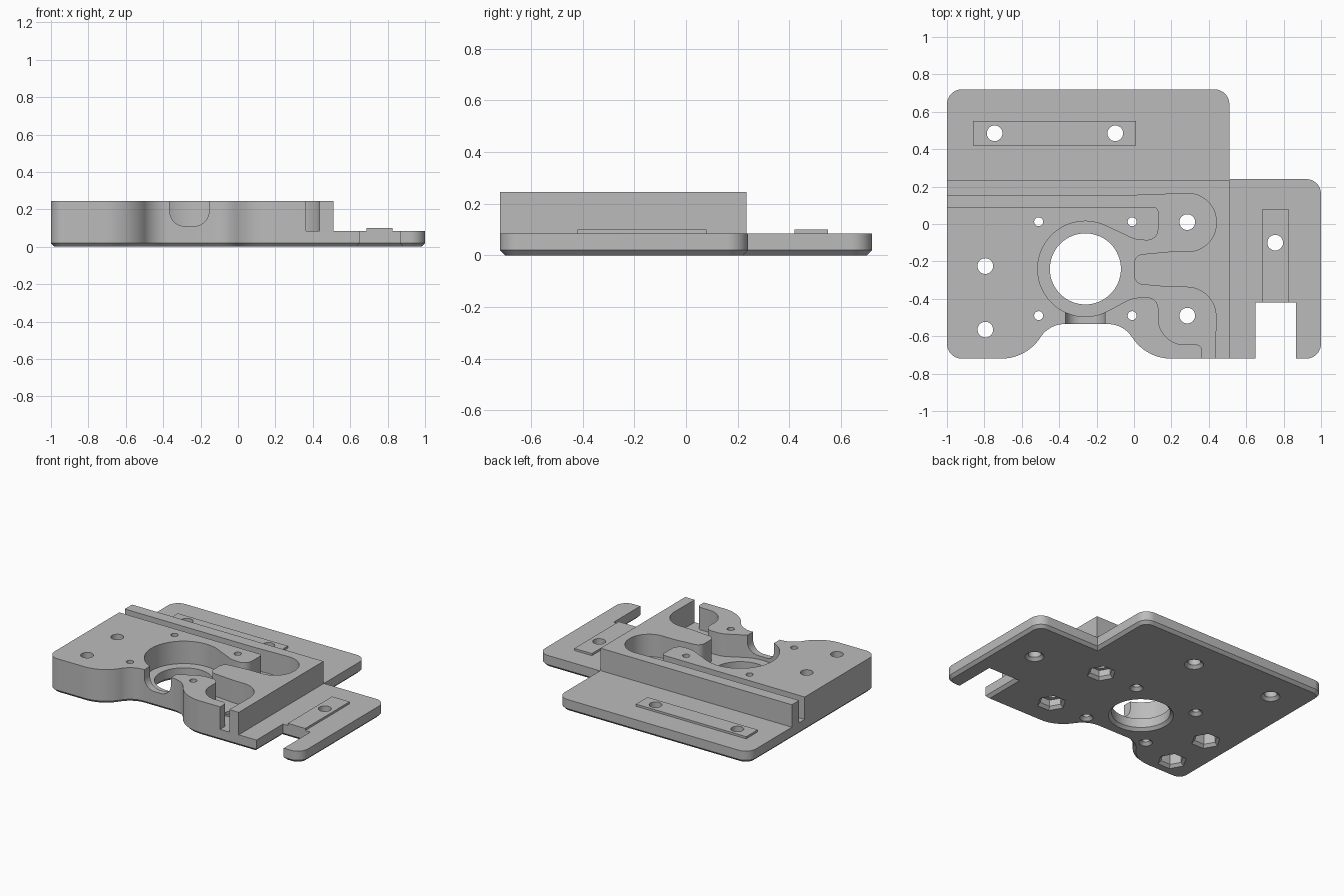
import bpy, bmesh
from math import cos, sin, pi
from mathutils import Vector

if "Cube" in bpy.data.objects:
    bpy.data.objects.remove(bpy.data.objects["Cube"], do_unlink=True)

BASE, PAD, TOP, CHAMFER = 0.085, 0.10, 0.245, 0.02

grey = bpy.data.materials.new("plain grey")
grey.use_nodes = True
grey.diffuse_color = (0.5, 0.5, 0.5, 1)
grey.node_tree.nodes["Principled BSDF"].inputs["Base Color"].default_value = (0.5, 0.5, 0.5, 1)

# Collections of cutters: milled shapes and drilled holes
scene_root = bpy.context.scene.collection
milling = bpy.data.collections.new("milling_cutters")
drilling = bpy.data.collections.new("drilling_cutters")
for group in (milling, drilling):
    scene_root.children.link(group)


def rounded(corners, steps=12):
    """Closed outline from (x, y, radius) corners, each filleted by its radius."""
    out = []
    for i, (x, y, r) in enumerate(corners):
        p = Vector((x, y))
        if r == 0:
            out.append(p)
            continue
        a = (Vector(corners[i - 1][:2]) - p).normalized()
        b = (Vector(corners[(i + 1) % len(corners)][:2]) - p).normalized()
        half = a.angle(b) / 2
        centre = p + (a + b).normalized() * (r / sin(half))
        start = p + a * (r * cos(half) / sin(half)) - centre
        end = p + b * (r * cos(half) / sin(half)) - centre
        sweep = pi - 2 * half
        for k in range(steps + 1):
            t = k / steps
            out.append(centre + (start * sin((1 - t) * sweep) + end * sin(t * sweep)) / sin(sweep))
    return out


def inset(outline, d):
    """Counter-clockwise outline moved inwards by d with mitred corners."""
    out = []
    for i, p in enumerate(outline):
        a = (p - outline[i - 1]).normalized()
        b = (outline[(i + 1) % len(outline)] - p).normalized()
        na, nb = Vector((-a.y, a.x)), Vector((-b.y, b.x))
        out.append(p + (na + nb) * (d / (1 + na.dot(nb))))
    return out


def circle(x, y, r, sides):
    return [(x + r * cos(2 * pi * i / sides), y + r * sin(2 * pi * i / sides))
            for i in range(sides)]


def at_height(outline, z):
    return [(p[0], p[1], z) for p in outline]


def loft(name, rings, group):
    """Solid through rings of equal point count, capped at both ends."""
    bm = bmesh.new()
    loops = [[bm.verts.new(p) for p in ring] for ring in rings]
    n = len(loops[0])
    bm.faces.new(loops[0])
    bm.faces.new(loops[-1])
    for low, high in zip(loops, loops[1:]):
        for i in range(n):
            bm.faces.new((low[i], low[(i + 1) % n], high[(i + 1) % n], high[i]))
    bmesh.ops.recalc_face_normals(bm, faces=bm.faces)
    mesh = bpy.data.meshes.new(name)
    bm.to_mesh(mesh)
    bm.free()
    mesh.materials.append(grey)
    ob = bpy.data.objects.new(name, mesh)
    ob.hide_render = group is not scene_root
    group.objects.link(ob)
    return ob


def mill(name, outline, bottom=BASE):
    loft(name, [at_height(outline, bottom), at_height(outline, 0.4)], milling)


def drill(x, y, r, top=0.5, sides=32):
    """Hole cutter that widens at the underside."""
    loft("drill", [at_height(circle(x, y, rad, sides), z) for z, rad in
                   ((-0.01, r + CHAMFER + 0.01), (CHAMFER, r), (top, r))], drilling)


def cut(ob, groups):
    """Subtract every cutter in the groups, then shade with sharp edges kept."""
    for group in groups:
        m = ob.modifiers.new("cut", 'BOOLEAN')
        m.operation, m.solver = 'DIFFERENCE', 'MANIFOLD'
        m.operand_type, m.collection = 'COLLECTION', group
    graph = bpy.context.evaluated_depsgraph_get()
    mesh = bpy.data.meshes.new_from_object(ob.evaluated_get(graph))
    ob.modifiers.clear()
    ob.data = mesh
    mesh.shade_smooth()
    mesh.set_sharp_from_angle(angle=pi / 6)


# Body with scalloped front edge, slotted wing and chamfered underside
outline = rounded([
    (-1, -0.72, 0.08), (-0.574, -0.72, 0.249), (-0.454, -0.535, 0.154),
    (-0.056, -0.535, 0.154), (0.064, -0.72, 0.249),
    (0.65, -0.72, 0), (0.65, -0.42, 0), (0.865, -0.42, 0), (0.865, -0.72, 0),
    (1, -0.72, 0.08), (1, 0.24, 0.08), (0.51, 0.24, 0),
    (0.51, 0.72, 0.08), (-1, 0.72, 0.08)])
body = loft("mounting_plate", [at_height(inset(outline, CHAMFER), 0),
                               at_height(outline, CHAMFER),
                               at_height(outline, TOP)], scene_root)

# Step that leaves the thin back shelf and side wing
mill("step", [(-1.2, 0.235), (0.51, 0.235), (0.51, -0.9), (1.2, -0.9), (1.2, 0.9), (-1.2, 0.9)])

# Pocket with side channel and front slit
mill("pocket", rounded([
    (-1.2, 0.153, 0), (0, 0.153, 0), (0.28, 0.163, 0), (0.44, 0.163, 0.15),
    (0.44, -0.147, 0.15), (0.2, -0.147, 0), (0, -0.165, 0.05), (0, -0.32, 0.05),
    (0.2, -0.338, 0), (0.44, -0.338, 0.155), (0.433, -0.9, 0), (0.363, -0.9, 0),
    (0.363, -0.645, 0.03), (0.13, -0.645, 0.14), (0.13, -0.39, 0.06),
    (-0.01, -0.395, 0.15), (-0.14, -0.465, 0), (-0.26, -0.24, 0), (-0.14, -0.015, 0),
    (0.01, -0.085, 0.15), (0.13, -0.09, 0.06), (0.13, 0.09, 0.025), (-1.2, 0.09, 0)]))

# Round recess, bore and the U-shaped opening in the front wall
mill("recess", circle(-0.26, -0.24, 0.255, 80))
drill(-0.26, -0.24, 0.19, sides=64)
u_shape = rounded([(-0.365, 0.4, 0), (-0.365, 0.11, 0.08), (-0.155, 0.11, 0.08), (-0.155, 0.4, 0)])
loft("window", [[(p.x, y, p.y) for p in u_shape] for y in (-0.65, -0.4)], milling)

# Shelf, wing and pin holes
for x, y in ((-0.745, 0.485), (-0.1, 0.485), (0.755, -0.1)):
    drill(x, y, 0.042)
for x in (-0.51, -0.01):
    for y in (0.012, -0.49):
        drill(x, y, 0.024, sides=24)

# Bolt holes with hexagonal nut pockets
for x, y, depth in ((-0.795, -0.225, 0.12), (-0.795, -0.565, 0.12),
                    (0.285, 0.01, 0.065), (0.285, -0.49, 0.065)):
    drill(x, y, 0.042)
    drill(x, y, 0.076, depth, 6)

cut(body, [milling, drilling])

# Raised pads around the shelf and wing holes
for name, x0, x1, y0, y1 in (("shelf_pad", -0.86, 0.01, 0.42, 0.55),
                             ("wing_pad", 0.687, 0.825, -0.42, 0.08)):
    rect = [(x0, y0), (x1, y0), (x1, y1), (x0, y1)]
    cut(loft(name, [at_height(rect, BASE), at_height(rect, PAD)], scene_root), [drilling])

# Remove the cutters
for group in (milling, drilling):
    for ob in list(group.objects):
        bpy.data.objects.remove(ob, do_unlink=True)
    bpy.data.collections.remove(group)
